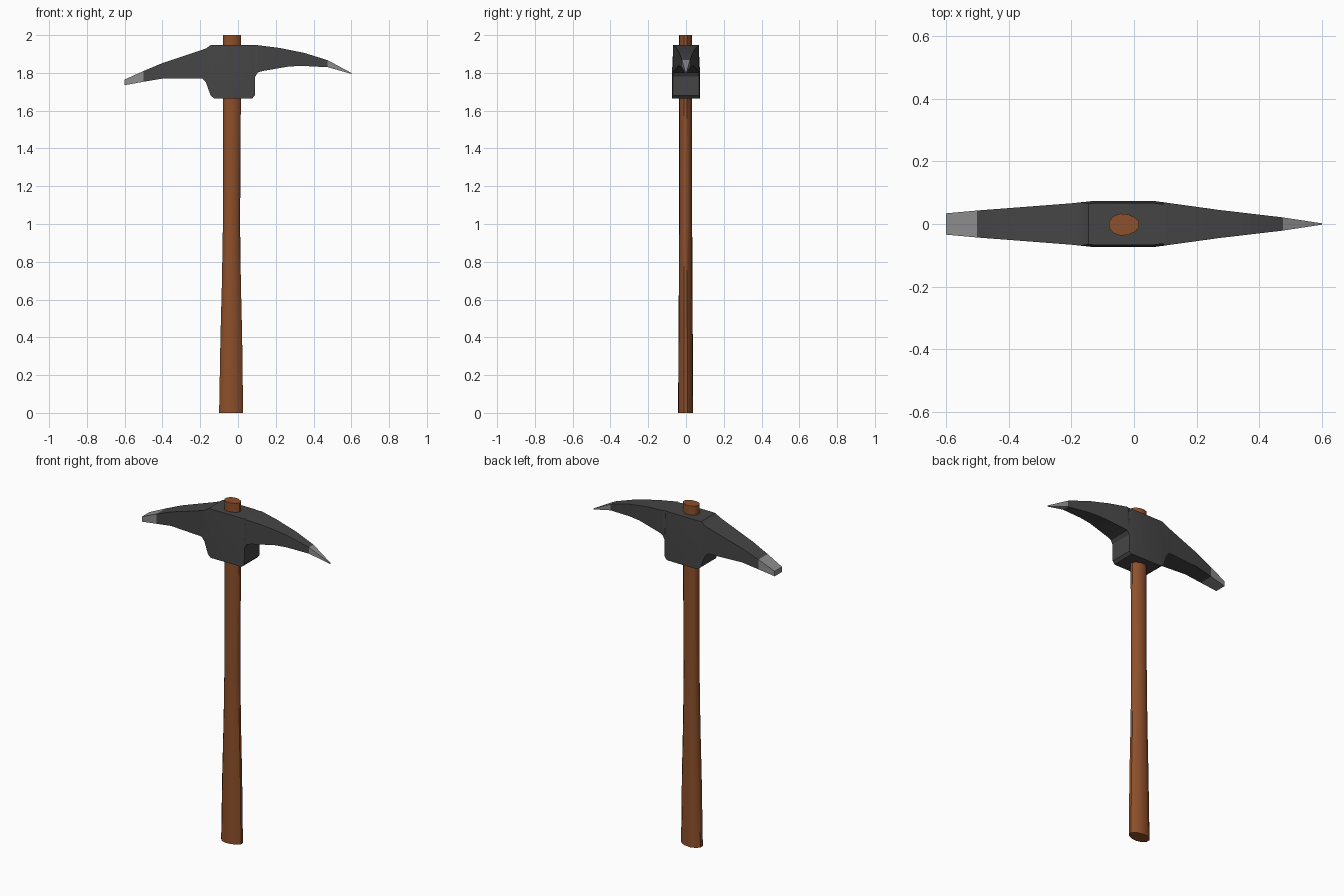
import bpy
import bmesh
import math

old = bpy.data.objects.get("Cube")
if old:
    bpy.data.objects.remove(old)


def material(name, colour, roughness):
    m = bpy.data.materials.new(name)
    m.use_nodes = True
    m.diffuse_color = (*colour, 1)
    shader = m.node_tree.nodes["Principled BSDF"]
    shader.inputs["Base Color"].default_value = (*colour, 1)
    shader.inputs["Roughness"].default_value = roughness
    return m


wood = material("brown wood", (0.27, 0.08, 0.024), 0.7)
iron = material("dark iron", (0.06, 0.06, 0.06), 0.6)
steel = material("bare steel", (0.27, 0.27, 0.27), 0.5)


def loft(name, rings, materials, smooth_angle):
    """Skin a row of matching rings and cap both ends."""
    bm = bmesh.new()
    loops = [[bm.verts.new(p) for p in ring] for ring in rings]
    for a, b in zip(loops, loops[1:]):
        for i in range(len(a)):
            j = (i + 1) % len(a)
            bm.faces.new((a[i], a[j], b[j], b[i]))
    bm.faces.new(loops[0])
    bm.faces.new(loops[-1])
    bmesh.ops.recalc_face_normals(bm, faces=bm.faces[:])
    mesh = bpy.data.meshes.new(name)
    bm.to_mesh(mesh)
    bm.free()
    for m in materials:
        mesh.materials.append(m)
    obj = bpy.data.objects.new(name, mesh)
    bpy.context.collection.objects.link(obj)
    bpy.ops.object.select_all(action="DESELECT")
    obj.select_set(True)
    bpy.context.view_layer.objects.active = obj
    bpy.ops.object.shade_smooth_by_angle(angle=math.radians(smooth_angle))
    return obj


def interpolate(points, x):
    for (x0, v0), (x1, v1) in zip(points, points[1:]):
        if x <= x1:
            return v0 + (v1 - v0) * (x - x0) / (x1 - x0)
    return points[-1][1]


# Head: upper edge, lower edge and half width along its length
top = [(-0.6, 1.765), (-0.5, 1.81), (-0.4, 1.852), (-0.22, 1.912), (-0.17, 1.929),
       (-0.145, 1.947), (0.1, 1.947), (0.22, 1.932), (0.35, 1.906), (0.475, 1.867), (0.6, 1.8)]
bottom = [(-0.6, 1.735), (-0.5, 1.753), (-0.4, 1.77), (-0.19, 1.77), (-0.17, 1.75),
          (-0.145, 1.68), (-0.125, 1.665), (0.075, 1.665), (0.089, 1.68), (0.091, 1.78),
          (0.105, 1.802), (0.13, 1.81), (0.27, 1.834), (0.34, 1.837), (0.475, 1.83), (0.6, 1.795)]
width = [(-0.6, 0.034), (-0.5, 0.043), (-0.2, 0.066), (-0.125, 0.074), (0.06, 0.074),
         (0.27, 0.045), (0.475, 0.021), (0.6, 0.002)]


def head_section(x):
    hi, lo, w = (interpolate(curve, x) for curve in (top, bottom, width))
    mid = hi + (lo - hi) * 0.5
    upper = w - 0.007 if -0.15 < x < 0.1 else w
    return [(x, -upper, hi), (x, -w, mid), (x, -w, lo),
            (x, w, lo), (x, w, mid), (x, upper, hi)]


stations = sorted({x for curve in (top, bottom, width) for x, _ in curve})
head = loft("pick_head", [head_section(x) for x in stations], [iron, steel], 25)
for face in head.data.polygons:
    if face.center.x < -0.5 or face.center.x > 0.475:
        face.material_index = 1


# Handle: egg-shaped section, blunt on the right and narrow on the left
def handle_section(z, x0, x1, half):
    ring = []
    for i in range(12):
        a = math.tau * (i + 0.5) / 12
        c = math.cos(a)
        x = (x0 + x1) / 2 + c * (x1 - x0) / 2 / math.cos(math.pi / 12)
        ring.append((x, half * math.sin(a) * (1 - 0.12 * c) - 0.002, z))
    return ring


loft("handle", [handle_section(*s) for s in (
    (0, -0.1, 0.027, 0.04), (0.4, -0.093, 0.022, 0.038), (0.7, -0.085, 0.015, 0.036),
    (1.0, -0.08, 0.011, 0.035), (1.3, -0.079, 0.013, 0.035),
    (1.66, -0.079, 0.015, 0.035), (2.0, -0.079, 0.016, 0.035))], [wood], 40)
